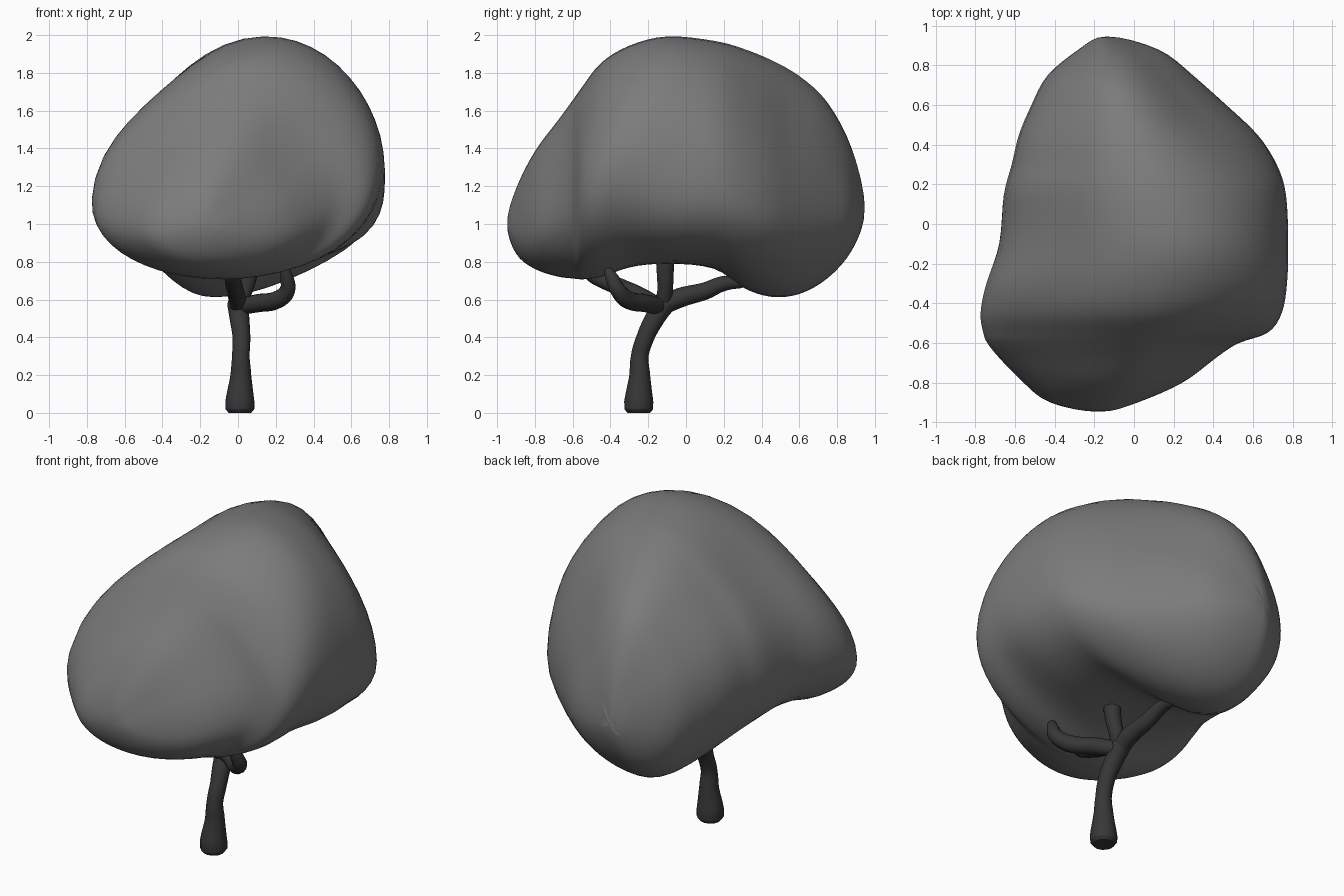
import bpy, bmesh, math

cube = bpy.data.objects.get("Cube")
if cube:
    bpy.data.objects.remove(cube, do_unlink=True)


def make_material(name, value):
    mat = bpy.data.materials.new(name)
    mat.use_nodes = True
    colour = (value, value, value, 1)
    mat.diffuse_color = colour
    mat.node_tree.nodes["Principled BSDF"].inputs["Base Color"].default_value = colour
    return mat


foliage = make_material("foliage_grey", 0.2)
bark = make_material("bark_dark_grey", 0.038)


def finish(obj, mat):
    obj.data.materials.clear()
    obj.data.materials.append(mat)
    bpy.ops.object.select_all(action='DESELECT')
    obj.select_set(True)
    bpy.context.view_layer.objects.active = obj
    bpy.ops.object.shade_smooth()


def spline(a, b, c, d, t):
    # Catmull-Rom blend of four rows of values
    return [0.5 * (2 * q + (r - p) * t + (2 * p - 5 * q + 4 * r - s) * t ** 2
                   + (3 * q - p - 3 * r + s) * t ** 3)
            for p, q, r, s in zip(a, b, c, d)]


# Canopy sections from front to back: y, left edge, right edge, bottom, top,
# then how far the underside bulges past an ellipse on the left and right
SECTIONS = [
    (-.95, -.175, -.175, 1, 1, 0, 0),
    (-.9, -.43, .02, .84, 1.19, 0, 0),
    (-.8, -.56, .25, .76, 1.39, 0, 0),
    (-.68, -.68, .41, .72, 1.55, 0, 0),
    (-.6, -.745, .53, .71, 1.66, 0, 0),
    (-.55, -.765, .68, .705, 1.73, 0, 0),
    (-.45, -.78, .75, .715, 1.86, .02, .02),
    (-.3, -.75, .775, .77, 1.95, .07, .06),
    (-.1, -.68, .78, .79, 2, .11, .1),
    (.15, -.66, .77, .765, 1.975, .1, .07),
    (.3, -.62, .725, .66, 1.935, .02, -.02),
    (.45, -.585, .63, .61, 1.875, -.03, -.07),
    (.6, -.52, .47, .625, 1.79, -.03, -.06),
    (.75, -.44, .3, .71, 1.65, 0, -.03),
    (.88, -.28, .13, .86, 1.4, 0, 0),
    (.95, -.14, -.14, 1.08, 1.08, 0, 0),
]


def mirrored(row):
    # Section continued past the tip, which rounds the end off
    y, x0, x1, z0, z1, left, right = row
    return (y, x1, x0, z1, z0, left, right)


def hump(y, centre, reach):
    return max(0, 1 - ((y - centre) / reach) ** 2) ** 2


def section_ring(bm, row, sides=48):
    y, x0, x1, z0, z1, left, right = row
    waist = z0 + 0.36 * (z1 - z0)
    right_waist = waist + 0.13 * hump(y, -0.4, 0.4)
    left_waist = waist + 0.14 * hump(y, 0.45, 0.45)
    ridge = 0.15 - (0.45 * (y + 0.1) ** 2 if y < -0.1 else 0.28 * (y + 0.1))
    keel = ridge - 0.1 * (x1 - x0)
    right_crown = max(-0.12, -0.35 * (y + 0.05) ** 2)
    ring = []
    for i in range(sides):
        angle = 2 * math.pi * i / sides
        c, s = math.cos(angle), math.sin(angle)
        middle = ridge if s > 0 else keel
        side, level = (x1, right_waist) if c > 0 else (x0, left_waist)
        if s > 0:
            bulge = right_crown if c > 0 else -0.09
        else:
            bulge = right if c > 0 else left
        scale = 1 + bulge * math.sin(2 * angle) ** 2
        x = middle + (side - middle) * abs(c) * scale
        z = level + ((z1 if s > 0 else z0) - level) * abs(s) * scale
        ring.append(bm.verts.new((x, y, z)))
    return ring


def build_canopy(steps=4):
    bm = bmesh.new()
    rows = [mirrored(SECTIONS[1])] + SECTIONS + [mirrored(SECTIONS[-2])]
    rings = []
    for k in range(len(SECTIONS) - 1):
        for j in range(steps):
            rings.append(section_ring(bm, spline(*rows[k:k + 4], j / steps)))
    rings.append(section_ring(bm, SECTIONS[-1]))
    for a, b in zip(rings, rings[1:]):
        for i in range(len(a)):
            bm.faces.new((a[i - 1], a[i], b[i], b[i - 1]))
    bmesh.ops.remove_doubles(bm, verts=bm.verts, dist=0.0005)
    # Soften the folds between the lobes
    for _ in range(4):
        bmesh.ops.smooth_vert(bm, verts=bm.verts, factor=0.3,
                              use_axis_x=True, use_axis_y=True, use_axis_z=True)
    bmesh.ops.recalc_face_normals(bm, faces=bm.faces)
    mesh = bpy.data.meshes.new("canopy")
    bm.to_mesh(mesh)
    bm.free()
    obj = bpy.data.objects.new("canopy", mesh)
    bpy.context.collection.objects.link(obj)
    finish(obj, foliage)


def limb(name, points):
    # Tapered tube through points of x, y, z, radius
    curve = bpy.data.curves.new(name, 'CURVE')
    curve.dimensions = '3D'
    curve.bevel_depth = 1
    curve.bevel_resolution = 4
    curve.resolution_u = 6
    curve.use_fill_caps = True
    path = curve.splines.new('BEZIER')
    path.bezier_points.add(len(points) - 1)
    for point, (x, y, z, radius) in zip(path.bezier_points, points):
        point.co = (x, y, z)
        point.radius = radius
        point.handle_left_type = point.handle_right_type = 'AUTO'
    obj = bpy.data.objects.new(name, curve)
    bpy.context.collection.objects.link(obj)
    bpy.ops.object.select_all(action='DESELECT')
    obj.select_set(True)
    bpy.context.view_layer.objects.active = obj
    bpy.ops.object.convert(target='MESH')
    obj = bpy.context.view_layer.objects.active
    finish(obj, bark)
    bpy.ops.object.shade_smooth_by_angle(angle=math.radians(50))


build_canopy()

# Trunk with a flared foot, then the four branches
limb("trunk", [
    (.01, -.25, 0, .06), (.01, -.25, .02, .076), (.01, -.25, .06, .077),
    (.015, -.245, .2, .055), (.015, -.245, .3, .046), (.018, -.215, .4, .047),
    (.008, -.165, .5, .052), (0, -.11, .58, .057), (0, -.08, .61, .04)])
limb("back_branch", [
    (0, -.14, .56, .05), (0, -.03, .61, .052), (-.01, .1, .645, .046),
    (-.02, .2, .685, .04), (-.02, .29, .69, .03), (-.02, .325, .69, .015)])
limb("upper_branch", [
    (0, -.12, .57, .045), (.04, -.11, .66, .042), (.06, -.11, .74, .046),
    (.07, -.11, .84, .052)])
limb("side_branch", [
    (0, -.13, .56, .045), (.1, -.21, .58, .048), (.21, -.31, .6, .048),
    (.262, -.36, .65, .042), (.26, -.39, .71, .036), (.25, -.41, .755, .025),
    (.248, -.413, .775, .012)])
limb("front_branch", [
    (0, -.14, .56, .045), (-.005, -.24, .62, .044), (-.02, -.36, .67, .046),
    (-.03, -.48, .72, .04), (-.04, -.56, .77, .025)])
